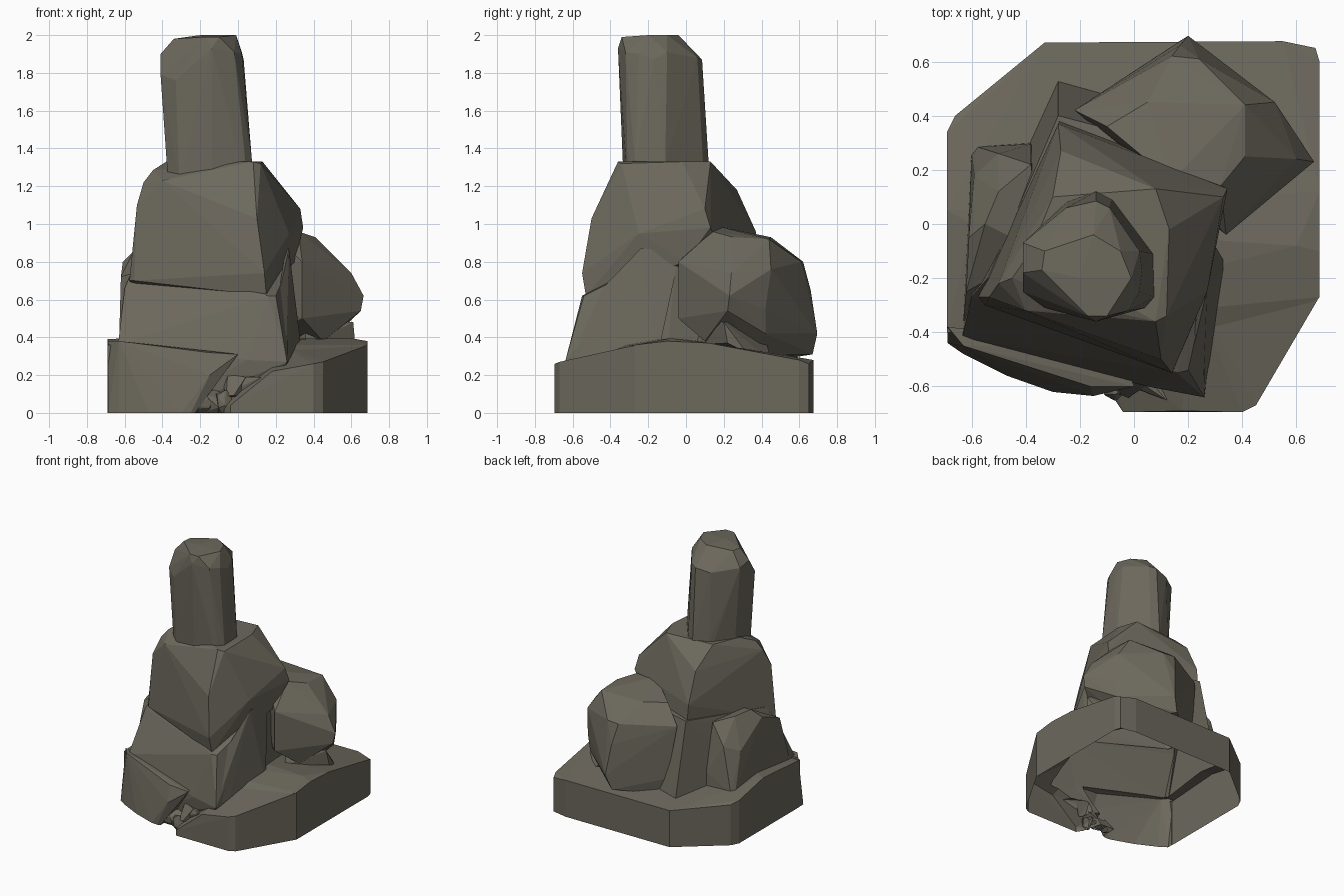
import bpy, bmesh, random
from mathutils import Vector

random.seed(4)
stone = bpy.data.materials.new("grey_brown_stone")
stone.diffuse_color = (0.15, 0.138, 0.108, 1)


def rock(name, points):
    """Faceted rock: the convex hull of a few corner points."""
    bm = bmesh.new()
    for x, y, z in points:
        bm.verts.new((x, y, z))
        if z == 0:                       # ground points reach below, trimmed later
            bm.verts.new((x, y, -0.1))
    res = bmesh.ops.convex_hull(bm, input=bm.verts[:])
    junk = {g for g in res["geom_interior"] + res["geom_unused"]
            if isinstance(g, bmesh.types.BMVert)}
    bmesh.ops.delete(bm, geom=list(junk), context='VERTS')
    bmesh.ops.recalc_face_normals(bm, faces=bm.faces[:])
    me = bpy.data.meshes.new(name)
    bm.to_mesh(me)
    bm.free()
    me.materials.append(stone)
    ob = bpy.data.objects.new(name, me)
    bpy.context.collection.objects.link(ob)
    return ob


def weld(target, others):
    """Union the rocks into one shell."""
    for ob in others:
        mod = target.modifiers.new("union", 'BOOLEAN')
        mod.operation, mod.solver, mod.object = 'UNION', 'EXACT', ob
        bpy.context.view_layer.update()
        ev = target.evaluated_get(bpy.context.evaluated_depsgraph_get())
        me = bpy.data.meshes.new_from_object(ev)
        target.modifiers.clear()
        target.data = me
        bpy.data.objects.remove(ob)


def tidy(ob, cut=None):
    """Trim below a height, leaving the underside open, and merge flat faces."""
    bm = bmesh.new()
    bm.from_mesh(ob.data)
    if cut is not None:
        bmesh.ops.bisect_plane(bm, geom=bm.verts[:] + bm.edges[:] + bm.faces[:],
                               plane_co=(0, 0, cut), plane_no=(0, 0, 1), clear_inner=True)
    bmesh.ops.dissolve_limit(bm, angle_limit=0.03, verts=bm.verts[:], edges=bm.edges[:])
    bm.to_mesh(ob.data)
    bm.free()


def prism(outline):
    """Outline of (x, y, top height) dropped to the ground."""
    return [(x, y, 0) for x, y, z in outline] + list(outline)


# base slab: low ridge across the middle, falling to front and back
slab = rock("rock_pile", prism([
    (-0.69, -0.40, 0.36), (-0.69, 0.05, 0.39), (-0.69, 0.34, 0.33), (-0.66, 0.40, 0.31),
    (-0.33, 0.67, 0.28), (0.55, 0.675, 0.28), (0.67, 0.65, 0.26), (0.685, 0.60, 0.28),
    (0.685, 0.12, 0.37), (0.685, -0.10, 0.38), (0.685, -0.27, 0.36), (0.42, -0.45, 0.30),
    (0.0, -0.45, 0.3)]) + [(0.6, -0.08, 0.395), (-0.6, 0.0, 0.395)])
parts = [rock("base_slab_front", prism([
    (-0.07, -0.65, 0.02), (-0.04, -0.695, 0.04), (0.18, -0.69, 0.22), (0.40, -0.695, 0.26),
    (0.45, -0.67, 0.27), (0.684, -0.27, 0.358), (0.60, -0.1, 0.38), (0.2, -0.2, 0.37),
    (-0.12, -0.45, 0.06)]))]

# lower body with sloping front ledge
parts.append(rock("lower_body", [
    (-0.63, -0.42, 0.0), (-0.635, -0.42, 0.36), (-0.14, -0.55, 0.30), (0.05, -0.60, 0.28),
    (0.26, -0.64, 0.27), (0.28, -0.45, 0.27), (-0.2, -0.45, 0.0), (0.1, -0.4, 0.0),
    (-0.60, -0.27, 0.66), (0.16, -0.55, 0.62), (0.20, -0.54, 0.62), (0.31, -0.10, 0.3),
    (0.27, -0.22, 0.78), (0.27, -0.05, 0.87), (0.1, 0.3, 0.85), (-0.28, 0.53, 0.29),
    (-0.28, 0.40, 0.85), (-0.54, -0.2, 0.8), (-0.58, -0.1, 0.3), (0.2, 0.4, 0.3)]))
# thin upright fin on the right front edge
parts.append(rock("right_fin", [
    (0.255, -0.63, 0.28), (0.21, -0.5, 0.6), (0.27, -0.24, 0.87), (0.25, -0.2, 0.86),
    (0.34, -0.15, 0.3), (0.28, -0.5, 0.3), (0.2, -0.2, 0.4), (0.27, -0.03, 0.86)]))

# upper body
parts.append(rock("upper_body", [
    (-0.575, -0.27, 0.70), (-0.55, -0.30, 0.70), (-0.535, -0.27, 1.10), (-0.50, -0.22, 1.22),
    (-0.45, -0.20, 1.285), (-0.40, -0.32, 1.23), (-0.38, -0.1, 1.33), (-0.30, 0.10, 1.33),
    (-0.1, -0.32, 1.31), (0.08, -0.36, 1.33), (0.12, -0.34, 1.32), (0.13, -0.02, 1.33),
    (0.08, 0.13, 1.33), (0.10, -0.50, 1.03), (0.14, -0.55, 0.74), (0.15, -0.53, 0.62),
    (0.27, -0.25, 0.95), (0.33, 0.10, 1.08), (0.345, 0.13, 0.98), (0.30, 0.0, 0.8),
    (-0.27, 0.27, 1.18), (-0.28, 0.37, 0.96), (-0.27, 0.39, 0.7), (0.0, 0.3, 0.6),
    (-0.5, -0.1, 0.6)]))

# big boulder behind on the right, with a small foot
parts.append(rock("back_boulder", [
    (-0.22, 0.42, 0.80), (-0.16, 0.46, 0.40), (-0.10, 0.36, 0.93), (0.14, 0.16, 0.99),
    (0.32, 0.14, 0.96), (0.41, 0.25, 0.93), (0.41, 0.44, 0.92), (0.05, 0.45, 0.93),
    (0.14, 0.62, 0.80), (0.24, 0.61, 0.80), (0.17, 0.66, 0.65), (0.20, 0.695, 0.42),
    (0.16, 0.67, 0.31), (0.52, 0.45, 0.76), (0.54, 0.42, 0.55), (0.60, 0.24, 0.74),
    (0.665, 0.23, 0.62), (0.65, 0.22, 0.54), (0.52, 0.42, 0.42), (0.40, 0.36, 0.30),
    (0.34, -0.04, 0.80), (0.34, -0.04, 0.50), (0.45, 0.10, 0.38), (-0.1, 0.48, 0.28)]))
parts.append(rock("boulder_foot", [
    (0.36, 0.05, 0.36), (0.61, 0.2, 0.48), (0.62, 0.22, 0.37), (0.6, 0.32, 0.32),
    (0.5, 0.45, 0.27), (0.35, 0.1, 0.5), (0.3, 0.4, 0.5), (0.2, 0.3, 0.3)]))

# rock leaning on the left side
parts.append(rock("left_rock", [
    (-0.63, -0.36, 0.36), (-0.62, -0.25, 0.72), (-0.61, -0.05, 0.80), (-0.55, 0.0, 0.86),
    (-0.50, 0.12, 0.84), (-0.59, 0.18, 0.62), (-0.60, 0.26, 0.33), (-0.58, 0.285, 0.33),
    (-0.50, 0.26, 0.66), (-0.38, 0.295, 0.45), (-0.38, 0.22, 0.80), (-0.38, 0.30, 0.32),
    (-0.35, -0.1, 0.8), (-0.3, -0.2, 0.4)]))

# broken toe at the front left, overhanging the crack
parts.append(rock("front_toe", [
    (-0.688, -0.38, 0.0), (-0.688, -0.44, 0.0), (-0.63, -0.48, 0.0), (-0.47, -0.56, 0.0),
    (-0.30, -0.62, 0.0), (-0.24, -0.62, 0.07), (-0.15, -0.635, 0.20), (0.0, -0.60, 0.31),
    (-0.16, -0.60, 0.32), (-0.63, -0.45, 0.38), (-0.688, -0.38, 0.38), (-0.3, -0.45, 0.0),
    (-0.05, -0.45, 0.32)]))

# rubble in the crack
for i, (x, y, z, s) in enumerate([(-0.20, -0.56, 0.06, 0.08), (-0.13, -0.57, 0.07, 0.08),
                                  (-0.06, -0.60, 0.06, 0.07), (-0.02, -0.59, 0.14, 0.08),
                                  (0.07, -0.61, 0.15, 0.08)]):
    pts = []
    for _ in range(14):
        d = Vector([random.uniform(-1, 1) for _ in range(3)]).normalized() * s
        pts.append((x + d.x, y + d.y * 0.8, z + d.z))
    parts.append(rock(f"crack_stone_{i + 1}", pts))

weld(slab, parts)
tidy(slab, 0.0)

# standing pillar on top: tapering faceted column with a chamfered crown
base = [(-0.37, -0.25), (-0.36, -0.07), (-0.25, 0.08), (-0.14, 0.12), (-0.08, 0.09),
        (0.07, -0.11), (0.075, -0.27), (0.04, -0.31), (-0.14, -0.33), (-0.31, -0.30)]
shoulder = [(-0.41, -0.25, 1.79), (-0.41, -0.07, 1.88), (-0.25, 0.06, 1.85), (-0.14, 0.085, 1.87),
            (-0.09, 0.06, 1.88), (0.02, -0.10, 1.91), (0.03, -0.17, 1.87), (0.02, -0.25, 1.90),
            (-0.02, -0.32, 1.91), (-0.14, -0.36, 1.93), (-0.33, -0.31, 1.76), (-0.41, -0.18, 1.90)]
crown = [(-0.34, -0.17, 1.98), (-0.33, -0.10, 1.98), (-0.17, -0.34, 1.99), (-0.10, -0.34, 1.99),
         (-0.01, -0.20, 2.0), (-0.05, -0.10, 2.0), (-0.15, -0.04, 2.0), (-0.2, -0.2, 2.0)]
tidy(rock("pillar", [(x, y, z) for x, y in base for z in (1.22, 1.32)] + shoulder + crown))
